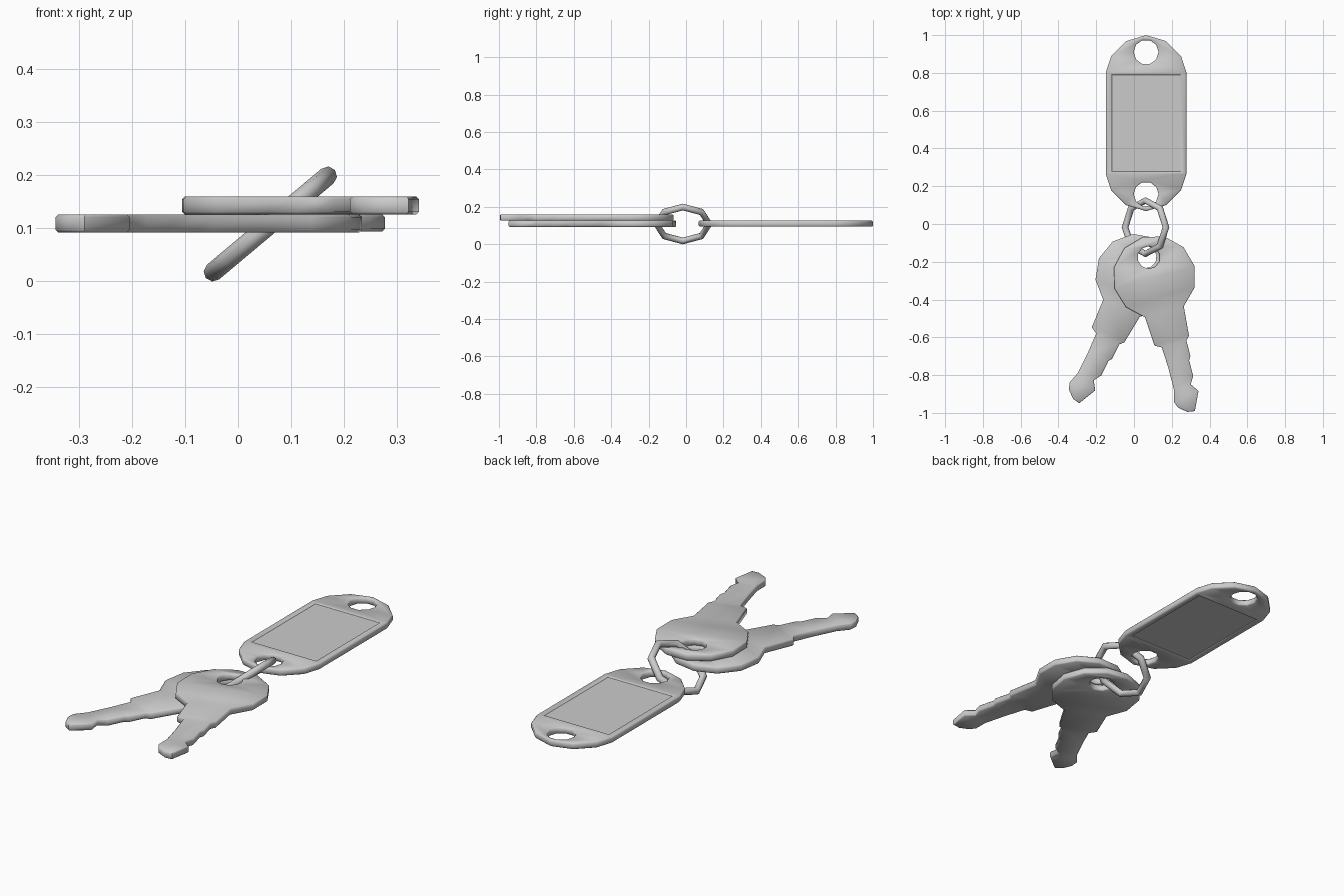
import bpy
from math import cos, sin, radians, tau

if "Cube" in bpy.data.objects:
    bpy.data.objects.remove(bpy.data.objects["Cube"])


def circle(cx, cy, r, n=10):
    return [(cx + r * cos(tau * i / n), cy + r * sin(tau * i / n)) for i in range(n)]


def plate(name, loops, thickness, location, turn=0, bevel=0.005):
    """Solid flat plate: first loop is the outline, the others are holes."""
    cu = bpy.data.curves.new(name, 'CURVE')
    cu.dimensions = '2D'
    cu.fill_mode = 'BOTH'
    cu.extrude = thickness / 2 - bevel
    cu.bevel_depth = bevel
    cu.bevel_resolution = 0
    cu.offset = -bevel
    for loop in loops:
        s = cu.splines.new('POLY')
        s.points.add(len(loop) - 1)
        for p, (x, y) in zip(s.points, loop):
            p.co = (x, y, 0, 1)
        s.use_cyclic_u = True
    ob = bpy.data.objects.new(name, cu)
    bpy.context.collection.objects.link(ob)
    ob.location = location
    ob.rotation_euler.z = radians(turn)
    bpy.ops.object.select_all(action='DESELECT')
    ob.select_set(True)
    bpy.context.view_layer.objects.active = ob
    bpy.ops.object.convert(target='MESH')
    ob = bpy.context.object
    bpy.ops.object.mode_set(mode='EDIT')
    bpy.ops.mesh.select_all(action='SELECT')
    bpy.ops.mesh.remove_doubles(threshold=0.0002)
    bpy.ops.mesh.normals_make_consistent(inside=False)
    bpy.ops.object.mode_set(mode='OBJECT')
    bpy.ops.object.shade_smooth_by_angle(angle=radians(50))
    return ob


# Label tag: frame with two ring holes and a window
quarter = [(0.213, 0.27), (0.185, 0.355), (0.106, 0.434), (0, 0.466)]
top = quarter + [(-x, y) for x, y in reversed(quarter[:-1])]
outline = top + [(-x, -y) for x, y in top]
w, h = 0.18, 0.255
window = [(-w, -h), (w, -h), (w, h), (-w, h)]
tag_at = (0.064, 0.534, 0.110)
plate("tag_frame", [outline, circle(0, 0.376, 0.066), circle(0, -0.376, 0.066), window],
      0.032, tag_at)

# Thinner panel filling the tag window
bpy.ops.mesh.primitive_cube_add(size=1, location=tag_at)
panel = bpy.context.object
panel.name = "tag_label_panel"
panel.scale = (2 * w + 0.004, 2 * h + 0.004, 0.024)

# Keys: round bow with an off-centre hole, and a toothed blade
bow = [(0.22 * cos(radians(a)), 0.22 * sin(radians(a)))
       for a in [-61 + 302 * i / 10 for i in range(11)]]
blade = [(-0.10, -0.35), (-0.065, -0.37), (-0.062, -0.48), (-0.065, -0.6),
         (-0.083, -0.665), (-0.07, -0.7), (-0.03, -0.735), (0.01, -0.742),
         (0.058, -0.645), (0.028, -0.6), (0.053, -0.56), (0.055, -0.475),
         (0.068, -0.455), (0.070, -0.37), (0.09, -0.35)]
key_loops = [bow + blade, circle(0, 0.107, 0.06)]
plate("upper_key", key_loops, 0.034, (0.108, -0.28, 0.143), 16)
plate("lower_key", key_loops, 0.034, (0.015, -0.272, 0.109), -25)

# Eight-sided split ring, tilted through the holes
bpy.ops.mesh.primitive_torus_add(major_segments=8, minor_segments=8,
                                 major_radius=0.141, minor_radius=0.018,
                                 location=(0.061, -0.017, 0.108),
                                 rotation=(0, radians(-40), 0))
ring = bpy.context.object
ring.name = "key_ring"
bpy.ops.object.shade_smooth_by_angle(angle=radians(50))
